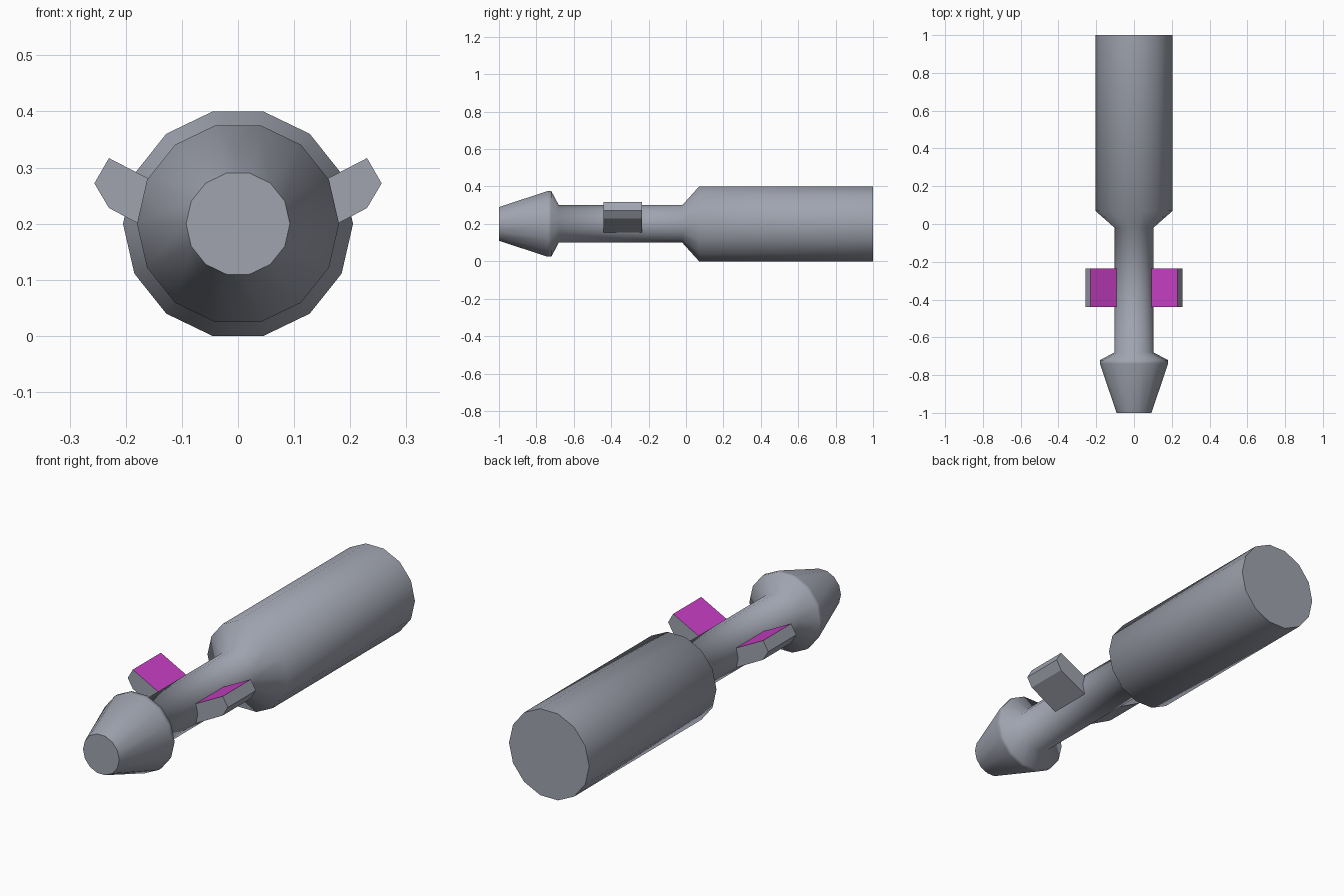
import bpy, bmesh, math

if "Cube" in bpy.data.objects:
    bpy.data.objects.remove(bpy.data.objects["Cube"])

def material(name, rgb):
    m = bpy.data.materials.new(name)
    m.diffuse_color = (*rgb, 1)
    m.use_nodes = True
    m.node_tree.nodes["Principled BSDF"].inputs["Base Color"].default_value = m.diffuse_color
    return m

grey = material("steel_grey", (0.35, 0.37, 0.43))
purple = material("purple", (0.58, 0.05, 0.56))

def make_object(name, bm, mats):
    bmesh.ops.recalc_face_normals(bm, faces=bm.faces)
    mesh = bpy.data.meshes.new(name)
    bm.to_mesh(mesh)
    bm.free()
    for m in mats:
        mesh.materials.append(m)
    ob = bpy.data.objects.new(name, mesh)
    bpy.context.collection.objects.link(ob)
    return ob

# Body: 14-sided turned profile along y (position, radius), capped at both ends
SIDES, AXIS_Z = 14, 0.2
profile = [(-1, 0.0925), (-0.74, 0.18), (-0.72, 0.18), (-0.68, 0.1026),
           (-0.02, 0.1026), (0.07, 0.205), (1, 0.205)]
bm = bmesh.new()
rings = []
for y, r in profile:
    angles = [2 * math.pi * i / SIDES for i in range(SIDES)]
    rings.append([bm.verts.new((r * math.cos(a), y, AXIS_Z + r * math.sin(a))) for a in angles])
for a, b in zip(rings, rings[1:]):
    for i in range(SIDES):
        j = (i + 1) % SIDES
        bm.faces.new((a[i], a[j], b[j], b[i]))
bm.faces.new(rings[0])
bm.faces.new(rings[-1])
body = make_object("body", bm, [grey])
bpy.context.view_layer.objects.active = body
body.select_set(True)
bpy.ops.object.shade_smooth_by_angle(angle=math.radians(65))

# Side grips: pointed section extruded along y, with a purple upper face
section = [(0.07, 0.234), (0.23, 0.317), (0.256, 0.272), (0.23, 0.228), (0.07, 0.143)]
for name, side in (("right_grip", 1), ("left_grip", -1)):
    bm = bmesh.new()
    front = bm.faces.new([bm.verts.new((side * x, -0.44, z)) for x, z in section])
    back = bmesh.ops.extrude_face_region(bm, geom=[front], use_keep_orig=True)
    verts = [v for v in back["geom"] if isinstance(v, bmesh.types.BMVert)]
    bmesh.ops.translate(bm, verts=verts, vec=(0, 0.205, 0))
    bmesh.ops.recalc_face_normals(bm, faces=bm.faces)
    for f in bm.faces:
        f.material_index = int(f.normal.z > 0.7)
    make_object(name, bm, [grey, purple])
